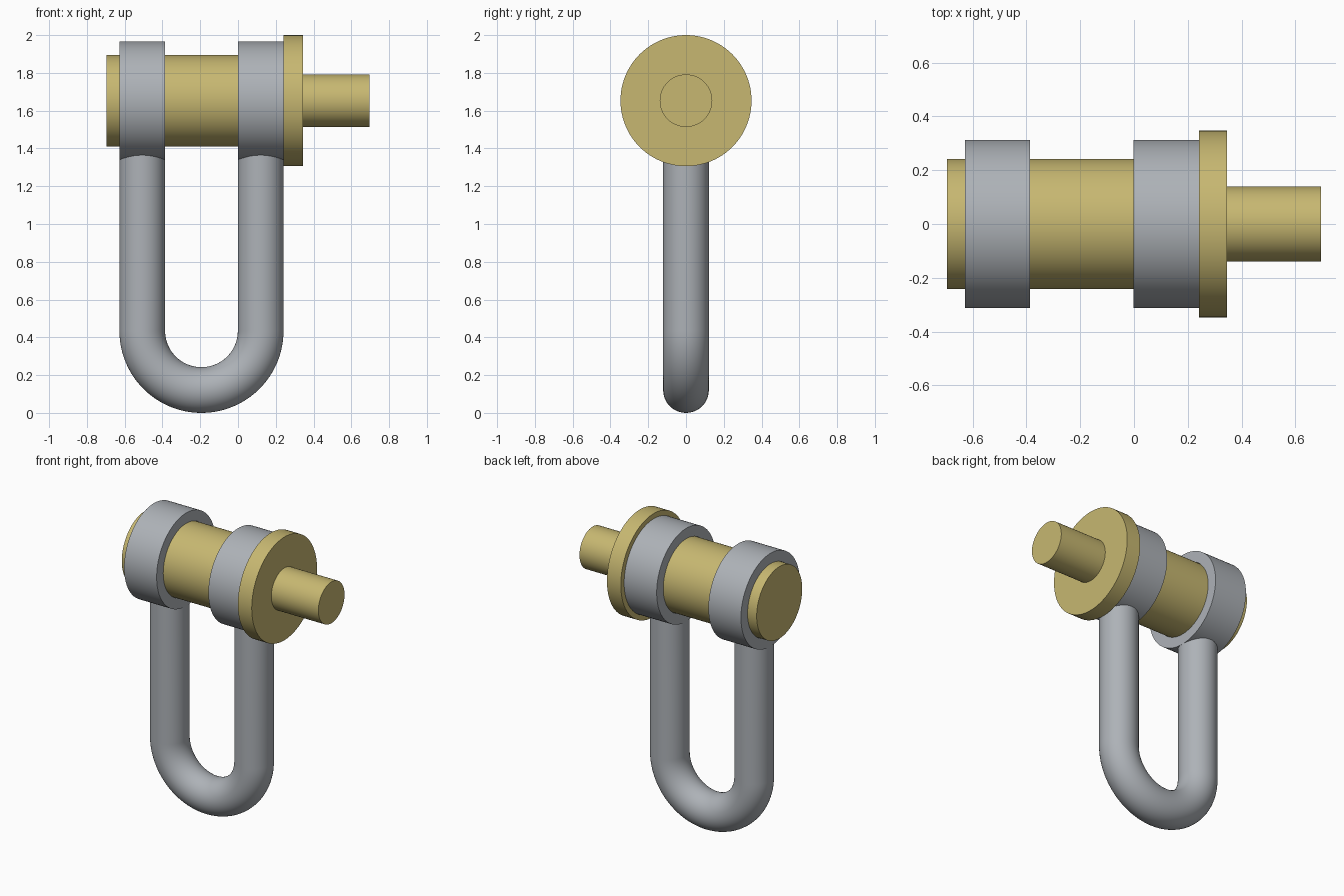
import bpy, bmesh, math
from mathutils import Vector

if "Cube" in bpy.data.objects:
    bpy.data.objects.remove(bpy.data.objects["Cube"])

AXIS_Z = 1.653      # height of the pin axis
ROD_R = 0.121       # radius of the bow rod
BEND_R = 0.3135     # centreline radius of the bow
BOW_X = -0.1935     # middle of the bow
SEG = 96


def material(name, rgb):
    m = bpy.data.materials.new(name)
    m.diffuse_color = (*rgb, 1.0)
    m.use_nodes = True
    m.node_tree.nodes["Principled BSDF"].inputs["Base Color"].default_value = m.diffuse_color
    return m


steel = material("steel grey", (0.42, 0.445, 0.475))
brass = material("brass yellow", (0.57, 0.475, 0.165))


def build(name, rings, mat, closed=False):
    """Skin a list of equal-length vertex rings; cap the ends unless closed."""
    bm = bmesh.new()
    loops = [[bm.verts.new(p) for p in ring] for ring in rings]
    pairs = list(zip(loops, loops[1:]))
    if closed:
        pairs.append((loops[-1], loops[0]))
    for a, b in pairs:
        n = len(a)
        for i in range(n):
            j = (i + 1) % n
            bm.faces.new((a[i], a[j], b[j], b[i]))
    if not closed:
        bm.faces.new(loops[0])
        bm.faces.new(loops[-1])
    bmesh.ops.recalc_face_normals(bm, faces=bm.faces)
    mesh = bpy.data.meshes.new(name)
    bm.to_mesh(mesh)
    bm.free()
    mesh.materials.append(mat)
    obj = bpy.data.objects.new(name, mesh)
    bpy.context.collection.objects.link(obj)
    bpy.ops.object.select_all(action='DESELECT')
    obj.select_set(True)
    bpy.context.view_layer.objects.active = obj
    bpy.ops.object.shade_smooth_by_angle(angle=math.radians(30))
    return obj


def lathe(name, profile, mat, closed=False):
    """Turn an (x, radius) profile about the pin axis."""
    angles = [2 * math.pi * i / SEG for i in range(SEG)]
    rings = [[(x, r * math.cos(a), AXIS_Z + r * math.sin(a)) for a in angles]
             for x, r in profile]
    return build(name, rings, mat, closed)


# Pin: shaft, flange and narrow end turned as one piece
lathe("pin", [(-0.695, 0.242), (0.242, 0.242), (0.242, 0.347),
              (0.345, 0.347), (0.345, 0.139), (0.695, 0.139)], brass)

# Eyes: a ring around the pin at the end of each leg
for name, side in (("left_eye", -1), ("right_eye", 1)):
    x = BOW_X + side * BEND_R
    a, b = x - ROD_R, x + ROD_R
    lathe(name, [(a, 0.243), (a, 0.313), (b, 0.313), (b, 0.243)], steel, closed=True)

# Bow: round rod swept down one leg, around the bend and up the other
bend_z = BEND_R + ROD_R
leg_top = 1.39
path = [(Vector((BOW_X - BEND_R, 0, leg_top)), Vector((-1, 0, 0)))]
for i in range(49):
    t = math.pi + math.pi * i / 48
    out = Vector((math.cos(t), 0, math.sin(t)))
    path.append((Vector((BOW_X, 0, bend_z)) + out * BEND_R, out))
path.append((Vector((BOW_X + BEND_R, 0, leg_top)), Vector((1, 0, 0))))

rod_angles = [2 * math.pi * i / 48 for i in range(48)]
build("bow", [[c + ROD_R * (math.cos(a) * out + math.sin(a) * Vector((0, 1, 0)))
               for a in rod_angles] for c, out in path], steel)
